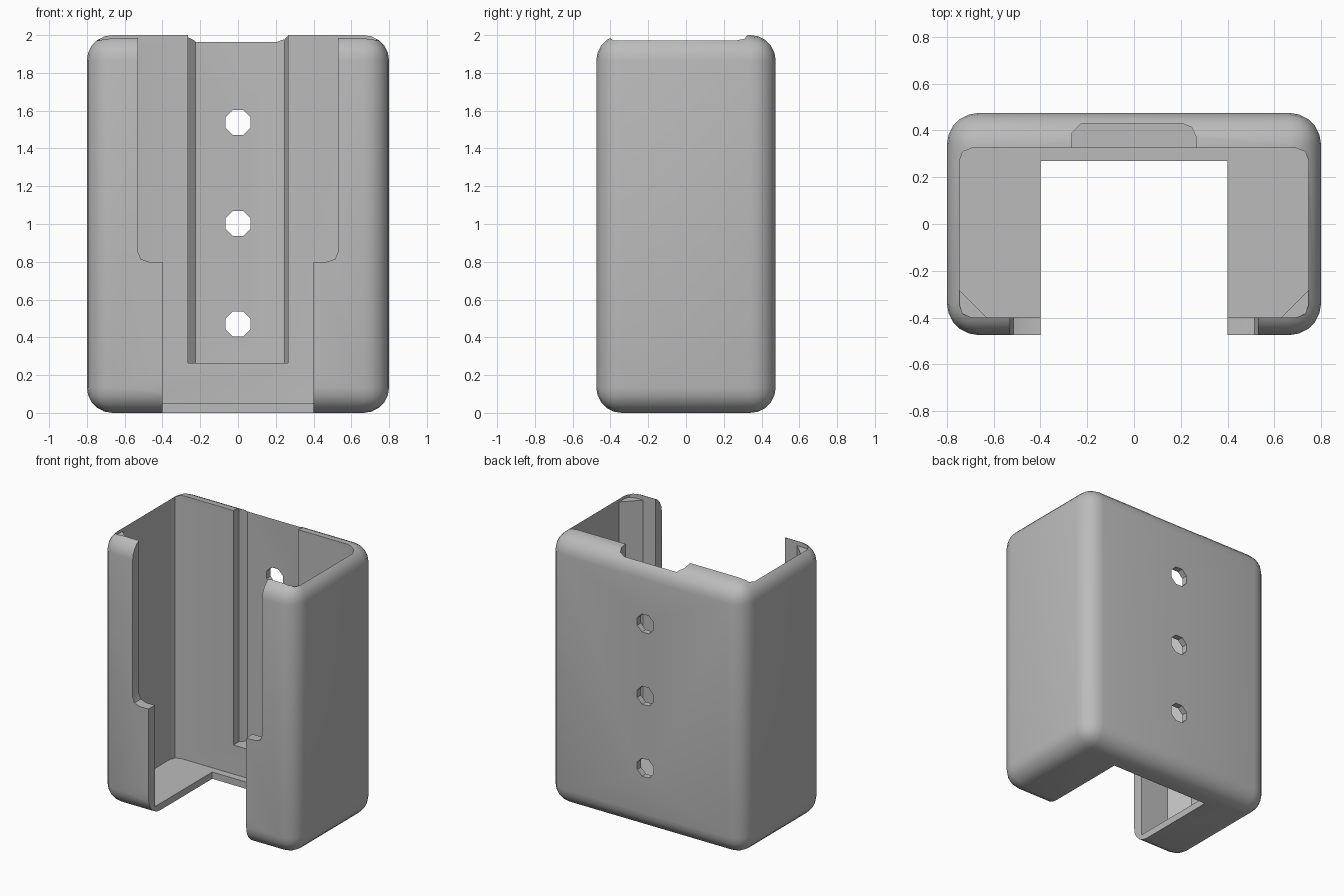
import bpy
import bmesh
from math import cos, sin, pi
from mathutils import Vector

cube = bpy.data.objects.get("Cube")
if cube:
    bpy.data.objects.remove(cube, do_unlink=True)

grey = bpy.data.materials.new("plain grey")
grey.use_nodes = True
colour = (0.5, 0.5, 0.5, 1)
grey.diffuse_color = colour
grey.node_tree.nodes["Principled BSDF"].inputs["Base Color"].default_value = colour


def make_object(name, bm):
    bmesh.ops.recalc_face_normals(bm, faces=bm.faces)
    mesh = bpy.data.meshes.new(name)
    bm.to_mesh(mesh)
    bm.free()
    mesh.materials.append(grey)
    obj = bpy.data.objects.new(name, mesh)
    bpy.context.collection.objects.link(obj)
    return obj


def prism(name, outline, axis, start, end):
    """Extrude an outline along z (outline in x, y) or y (outline in x, z)."""
    bm = bmesh.new()
    place = (lambda u, v: (u, v, start)) if axis == "z" else (lambda u, v: (u, start, v))
    face = bm.faces.new([bm.verts.new(place(u, v)) for u, v in outline])
    grown = bmesh.ops.extrude_face_region(bm, geom=[face])["geom"]
    step = Vector((0, 0, end - start) if axis == "z" else (0, end - start, 0))
    bmesh.ops.translate(bm, vec=step, verts=[g for g in grown if isinstance(g, bmesh.types.BMVert)])
    return make_object(name, bm)


def rectangle(x, low, high):
    return [(-x, low), (x, low), (x, high), (-x, high)]


def mirrored(half):
    """Close a right-hand outline by mirroring it across x = 0."""
    return half + [(-x, v) for x, v in reversed(half)]


def activate(obj):
    bpy.ops.object.select_all(action="DESELECT")
    bpy.context.view_layer.objects.active = obj
    obj.select_set(True)


def cut(target, cutter):
    cutter.hide_render = True
    mod = target.modifiers.new("cut", "BOOLEAN")
    mod.operation = "DIFFERENCE"
    mod.solver = "EXACT"
    mod.object = cutter
    activate(target)
    bpy.ops.object.modifier_apply(modifier=mod.name)
    bpy.data.objects.remove(cutter, do_unlink=True)


# Rounded outer block
holder = prism("wall_holder", rectangle(0.8, -0.475, 0.475), "z", 0, 2)
bevel = holder.modifiers.new("rounding", "BEVEL")
bevel.width = 0.135
bevel.segments = 5
activate(holder)
bpy.ops.object.modifier_apply(modifier=bevel.name)

# Main cavity, leaving diagonal fillers in the front corners
back = [(0.747, 0.27), (0.732, 0.31), (0.692, 0.325)]
cut(holder, prism("cavity", mirrored([(0.63, -0.4), (0.747, -0.283)] + back), "z", 0.05, 2.2))

# The cavity above the fillers has small rounded corners
front = [(0.692, -0.4), (0.732, -0.385), (0.747, -0.345)]
cut(holder, prism("cavity_top", mirrored(front + back), "z", 1.95, 2.2))

# Stepped front opening
step = [(0.4, -0.2), (0.4, 0.8), (0.47, 0.8), (0.515, 0.815), (0.53, 0.855), (0.53, 2.2)]
cut(holder, prism("front_opening", mirrored(step), "y", -0.7, -0.2))

# Floor opening
cut(holder, prism("floor_opening", rectangle(0.4, -0.7, 0.27), "z", -0.2, 0.2))

# Channel down the back wall
channel = [(-0.265, 0.2), (0.265, 0.2), (0.265, 0.375), (0.247, 0.413),
           (0.205, 0.43), (-0.225, 0.43), (-0.265, 0.39)]
cut(holder, prism("channel", channel, "z", 0.265, 2.2))

# Three screw holes
for z in (0.47, 1.003, 1.537):
    ring = [(0.072 * cos((i + 0.5) * pi / 4), z + 0.072 * sin((i + 0.5) * pi / 4)) for i in range(8)]
    cut(holder, prism("screw_hole", ring, "y", 0.3, 0.7))

activate(holder)
bpy.ops.object.shade_smooth_by_angle(angle=pi / 6)
